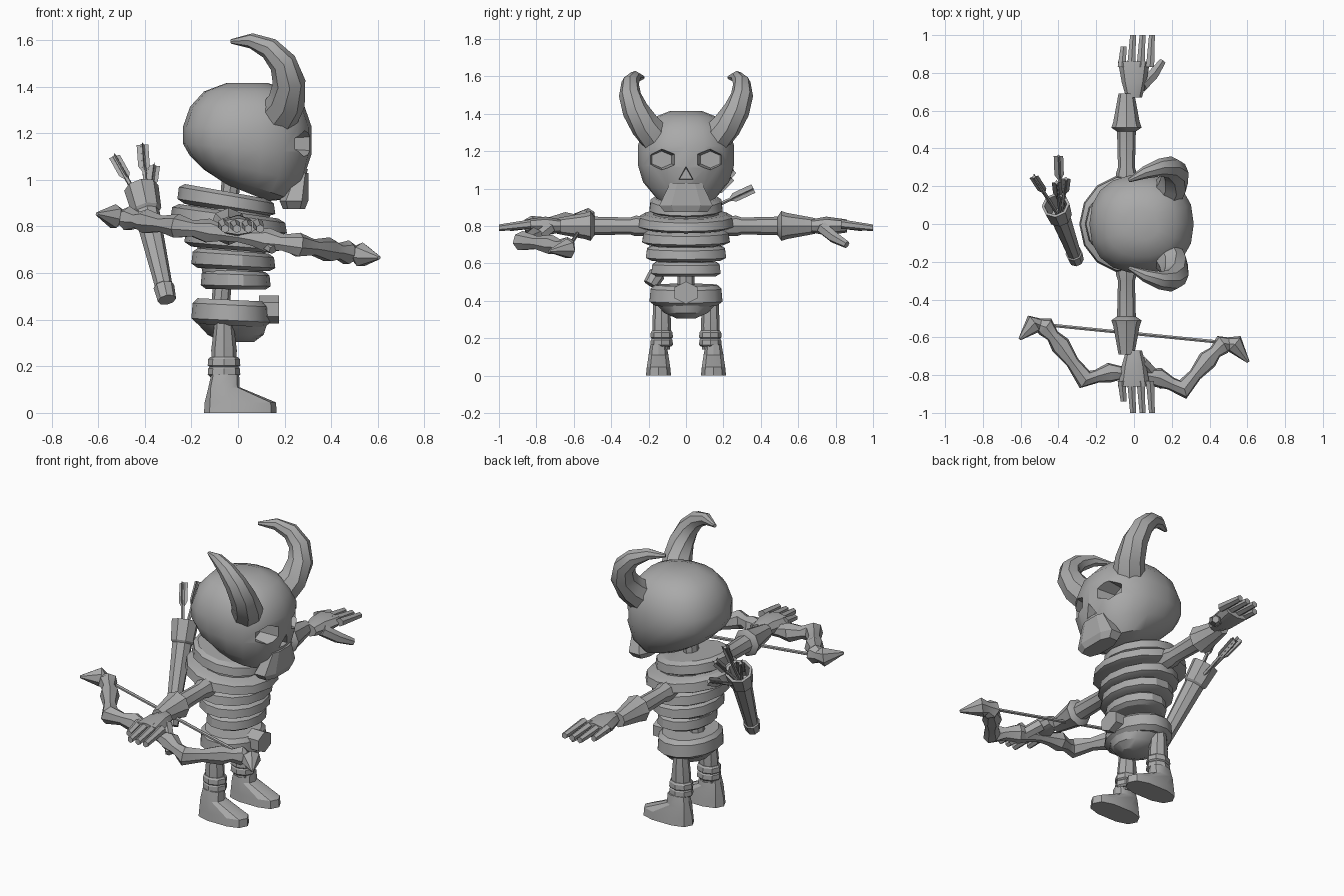
import bpy, bmesh
from math import sin, cos, pi, tau, copysign, radians
from mathutils import Vector

cube = bpy.data.objects.get("Cube")
if cube:
    bpy.data.objects.remove(cube, do_unlink=True)

grey = bpy.data.materials.new("bone_grey")
grey.use_nodes = True
colour = (.4, .4, .4, 1)
grey.diffuse_color = colour
grey.node_tree.nodes["Principled BSDF"].inputs["Base Color"].default_value = colour

X, Y, Z = Vector((1, 0, 0)), Vector((0, 1, 0)), Vector((0, 0, 1))


def shade(obj, angle):
    bpy.ops.object.select_all(action='DESELECT')
    obj.select_set(True)
    bpy.context.view_layer.objects.active = obj
    bpy.ops.object.shade_smooth_by_angle(angle=radians(angle))


def skin(name, rings, angle):
    """Join equal rings of points into a capped, shaded mesh object."""
    bm = bmesh.new()
    loops = [[bm.verts.new(point) for point in ring] for ring in rings]
    count = len(loops[0])
    for low, high in zip(loops, loops[1:]):
        for i in range(count):
            j = (i + 1) % count
            bm.faces.new((low[i], low[j], high[j], high[i]))
    bm.faces.new(loops[0][::-1])
    bm.faces.new(loops[-1])
    bmesh.ops.recalc_face_normals(bm, faces=bm.faces)
    mesh = bpy.data.meshes.new(name)
    bm.to_mesh(mesh)
    bm.free()
    mesh.materials.append(grey)
    obj = bpy.data.objects.new(name, mesh)
    bpy.context.collection.objects.link(obj)
    shade(obj, angle)
    return obj


def tube(name, points, sides=8, ref=Z, axis=None, angle=40):
    """Sweep rings along points given as (x, y, z, radius, optional second radius)."""
    centres = [Vector(point[:3]) for point in points]
    last = len(points) - 1
    rings = []
    for i, (centre, point) in enumerate(zip(centres, points)):
        forward = axis or centres[min(i + 1, last)] - centres[max(i - 1, 0)]
        across = forward.cross(ref).normalized()
        up = across.cross(forward).normalized()
        turns = [pi / 2 + tau * k / sides for k in range(sides)]
        rings.append([centre + across * point[3] * cos(turn) + up * point[-1] * sin(turn)
                      for turn in turns])
    return skin(name, rings, angle)


def stack(name, rows, sides=14, cy=0, power=2, lean=lambda z: 0, turn=0, angle=30):
    """Stack rounded slices given as (z, half depth, half width, centre x)."""
    def bulge(value):
        return copysign(abs(value) ** (2 / power), value)

    rings = []
    for z, depth, width, cx in rows:
        ring = []
        for k in range(sides):
            a = tau * (k + turn) / sides
            dx = depth * bulge(cos(a))
            ring.append(Vector((cx + dx, cy + width * bulge(sin(a)), z + lean(z) * dx)))
        rings.append(ring)
    return skin(name, rings, angle)


def band(name, z, height, depth, width, cx, **options):
    """A raised ring with bevelled edges, used for ribs, belt and cuffs."""
    steps = ((0, .85), (.2, 1), (.8, .97), (1, .85))
    stack(name, [(z + height * t, depth * s, width * s, cx) for t, s in steps], **options)


# Skull: a squared-off ball whose underside rises towards the back
skull_rows = []
for k in range(8):
    a = pi * (k + .5) / 8
    size = sin(a) ** .7
    skull_rows.append((1.18 - .24 * cos(a), .28 * size, .265 * size, .04))
skull = stack("skull", skull_rows, sides=18, power=2.3,
              lean=lambda z: min(0, 1.7 * (z - 1.18)))

# Carved eye sockets and nose
cutters = [tube("socket_cutter", [(.4, y, 1.155, .095, .07), (.2, y, 1.155, .06, .045)], 6)
           for y in (-.13, .13)]
cutters.append(tube("nose_cutter", [(.4, 0, 1.07, .06), (.26, 0, 1.07, .04)], 3))
for cutter in cutters:
    cutter.hide_render = True
    carve = skull.modifiers.new("carve", 'BOOLEAN')
    carve.object = cutter
    carve.solver = 'EXACT'
    bpy.context.view_layer.objects.active = skull
    bpy.ops.object.modifier_apply(modifier=carve.name)
    bpy.data.objects.remove(cutter, do_unlink=True)
shade(skull, 32)

# Jaw plate
stack("jaw", [(.875, .05, .12, .24), (.91, .065, .15, .24), (1.03, .035, .09, .27)],
      sides=8, power=3, turn=.5, angle=20)


# Torso: leaning ribs around a core, with a spine through both
def torso_lean(z):
    return .4 * (.5 - z)


rib_sizes = [(.15, .19), (.18, .22), (.2, .24), (.25, .26), (.21, .2)]
for k, (depth, width) in enumerate(rib_sizes):
    band(f"rib_{k}", .53 + .085 * k, .08, depth, width, -.01 * (k + 1), lean=torso_lean)
stack("chest_core", [(.54, .12, .15, -.02), (.9, .18, .18, -.04)], lean=torso_lean)
stack("spine", [(.4, .04, .045, -.08), (1, .04, .045, -.03)], sides=8)

# Pelvis bowl, belt and buckle
stack("pelvis", [(.305, .07, .05, 0), (.335, .12, .12, -.01), (.4, .16, .18, -.03)])
band("belt", .375, .11, .17, .2, -.03, lean=lambda z: -.05)
tube("buckle", [(.09, 0, .443, .07, .06), (.175, 0, .443, .07, .06)], 6, angle=20)

# Paired parts, mirrored across the body
for s, side in ((1, "left"), (-1, "right")):
    # Curled horn following an arc
    horn = []
    for k in range(7):
        t = k / 6
        a = radians(147 * t - 43)
        y = .15 + .08 * t + .11 * sin(pi * t)
        horn.append((.02 + .2 * cos(a), y * s, 1.4 + .2 * sin(a), .01 + .08 * (1 - t) ** .7))
    tube(side + "_horn", horn, ref=Y)

    # Arm with flared wrist guard, hand and fingers
    arm_parts = {
        "upper_arm": [(.15, .05), (.27, .055), (.3, .045), (.5, .05)],
        "forearm": [(.49, .05), (.51, .08), (.54, .07), (.69, .042)],
        "palm": [(.67, .042, .035), (.75, .065, .05), (.86, .085, .035)]}
    for part, profile in arm_parts.items():
        x = 0 if part == "palm" else -.04
        tube(f"{side}_{part}", [(x, y * s, .8, *radii) for y, *radii in profile], axis=Y * s)
    for k in range(4):
        x = .05 * k - .065
        reach = 1 if k else .94
        tube(f"{side}_finger_{k}", [(x, .83 * s, .81, .025), (x + .01, reach * s, .79, .018)],
             6, axis=Y * s)
    tube(side + "_thumb", [(.04, .73 * s, .79, .035), (.1, .79 * s, .74, .032),
                           (.15, .86 * s, .7, .02)], 6)

    # Leg, ankle cuffs and foot
    stack(side + "_leg", [(.14, .05, .045, -.06), (.27, .055, .05, -.06), (.39, .04, .045, -.06)],
          sides=8, cy=.13 * s)
    for level, z in (("lower", .155), ("upper", .195)):
        band(f"{side}_{level}_cuff", z, .045, .07, .06, -.06, sides=8, cy=.13 * s)
    stack(side + "_foot", [(0, .156, .07, .01), (.045, .153, .065, .01),
                           (.11, .067, .055, -.06), (.165, .06, .045, -.055)],
          sides=10, cy=.147 * s, power=2.6)


# Bow: knobbly limb with thin joints between the knobs, tilted into the hand
def bow_point(x, y, radius):
    return (x, y - .1 * x, .76 - .155 * x, radius)


knobs = [(0, -.79), (.13, -.8), (.26, -.85), (.39, -.68), (.47, -.59), (.53, -.58)]
limb = []
for (xa, ya), (xb, yb) in zip(knobs, knobs[1:]):
    limb += [((xa + xb) / 2, (ya + yb) / 2, .036), (xb, yb, .054)]
limb.append((.605, -.67, .008))
path = [(-x, y, r) for x, y, r in reversed(limb)] + [(0, -.79, .03)] + limb
tube("bow", [bow_point(*p) for p in path], 7, angle=35)
tube("bow_string", [bow_point(x, -.58, .01) for x in (-.47, .47)], 6)

# Open quiver slung on the back
foot, mouth = Vector((-.305, -.19, .485)), Vector((-.415, .1, .965))
profile = [(0, .04), (.12, .045), (.13, .038), (.78, .055),
           (.8, .065), (1, .075), (1, .06), (.8, .05)]
tube("quiver", [(*foot.lerp(mouth, t), r) for t, r in profile], ref=X,
     axis=mouth - foot, angle=30)

# Arrows with crossed feather vanes
base = foot.lerp(mouth, .75)
tips = [(-.53, .25, 1.1), (-.41, .22, 1.15), (-.4, .36, 1), (-.36, .24, 1.06)]
for k, tip in enumerate(map(Vector, tips)):
    tube(f"arrow_{k}", [(*base, .01), (*tip, .01)], 5, ref=X)
    for vane in ((.025, .003), (.003, .025)):
        tube(f"arrow_vane_{k}", [(*base.lerp(tip, .6), .003), (*base.lerp(tip, .7), *vane),
                                 (*tip, *vane)], 4, ref=X, axis=tip - base)
